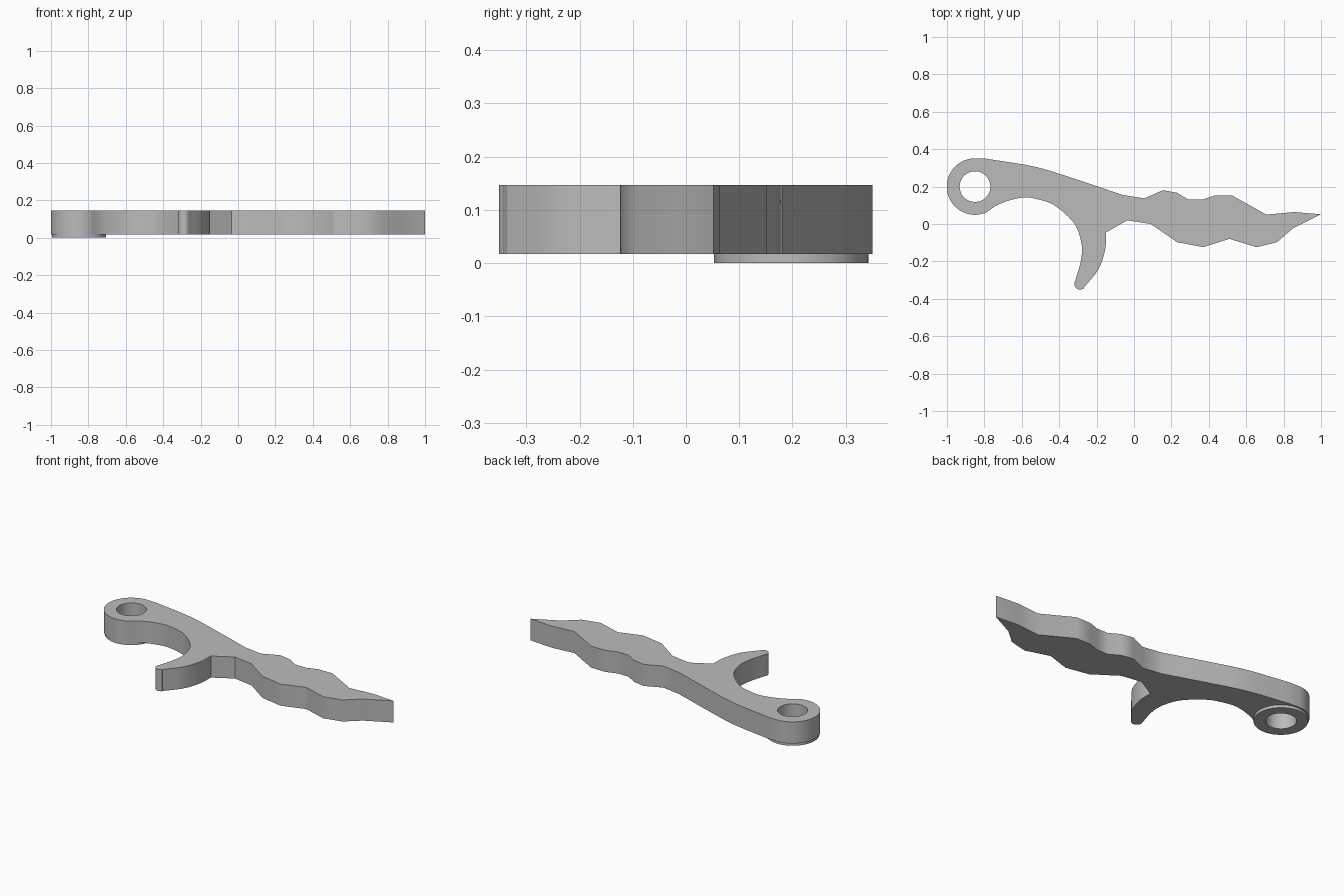
import bpy, bmesh, math
from mathutils import Vector

if "Cube" in bpy.data.objects:
    bpy.data.objects.remove(bpy.data.objects["Cube"])

grey = bpy.data.materials.new("plain grey")
grey.use_nodes = True
grey.diffuse_color = (0.5, 0.5, 0.5, 1)
grey.node_tree.nodes["Principled BSDF"].inputs["Base Color"].default_value = (0.5, 0.5, 0.5, 1)


def arc(center, radius, start, end, steps):
    """Points along a circular arc, angles in degrees."""
    angles = [math.radians(start + (end - start) * i / steps) for i in range(steps + 1)]
    return [(center[0] + radius * math.cos(a), center[1] + radius * math.sin(a)) for a in angles]


def smooth_path(points, steps=6):
    """Catmull-Rom curve through the points."""
    p = [Vector(q) for q in points]
    p = [2 * p[0] - p[1]] + p + [2 * p[-1] - p[-2]]
    path = []
    for a, b, c, d in zip(p, p[1:], p[2:], p[3:]):
        for i in range(steps):
            t = i / steps
            path.append(tuple(0.5 * (2 * b + (c - a) * t + (2 * a - 5 * b + 4 * c - d) * t ** 2
                                     + (3 * b - a - 3 * c + d) * t ** 3)))
    return path + [tuple(p[-2])]


def plate(name, loops, bottom, top):
    """Flat plate with an outer outline and optional hole outlines."""
    bm = bmesh.new()
    edges = []
    for loop in loops:
        verts = [bm.verts.new((x, y, bottom)) for x, y in loop]
        edges += [bm.edges.new((v, verts[i - 1])) for i, v in enumerate(verts)]
    bmesh.ops.triangle_fill(bm, edges=edges, use_beauty=True, use_dissolve=False)
    raised = bmesh.ops.extrude_face_region(bm, geom=bm.faces[:], use_keep_orig=True)
    moved = [g for g in raised["geom"] if isinstance(g, bmesh.types.BMVert)]
    bmesh.ops.translate(bm, verts=moved, vec=(0, 0, top - bottom))
    bmesh.ops.recalc_face_normals(bm, faces=bm.faces[:])
    mesh = bpy.data.meshes.new(name)
    bm.to_mesh(mesh)
    bm.free()
    mesh.materials.append(grey)
    obj = bpy.data.objects.new(name, mesh)
    bpy.context.collection.objects.link(obj)
    bpy.ops.object.select_all(action="DESELECT")
    obj.select_set(True)
    bpy.context.view_layer.objects.active = obj
    bpy.ops.object.shade_smooth_by_angle(angle=math.radians(35))
    return obj


pivot = (-0.85, 0.2)
hole = arc(pivot, 0.082, 0, 352.5, 47)

# Lever outline, clockwise from the pivot eye
eye = arc(pivot, 0.151, 275, 92, 36)
back = smooth_path([(-0.79, 0.349), (-0.53, 0.306), (-0.316, 0.241), (-0.06, 0.155)])
blade_back = [(0.055, 0.137), (0.155, 0.181), (0.23, 0.167), (0.292, 0.13), (0.365, 0.13),
              (0.43, 0.152), (0.525, 0.152), (0.708, 0.05), (0.855, 0.064), (1.0, 0.052)]
blade_front = [(0.85, -0.023), (0.765, -0.097), (0.655, -0.124), (0.51, -0.079),
               (0.37, -0.124), (0.23, -0.097), (0.09, 0.0), (-0.035, 0.02)]
hook_outer = smooth_path([(-0.15, -0.045), (-0.154, -0.135), (-0.19, -0.242), (-0.266, -0.338)])
hook_tip = arc((-0.288, -0.32), 0.031, -45, -190, 10)
hook_inner = smooth_path([(-0.314, -0.302), (-0.285, -0.2), (-0.28, -0.11), (-0.318, 0.0), (-0.42, 0.096),
                          (-0.51, 0.131), (-0.6, 0.141), (-0.717, 0.108), (-0.795, 0.058)])

lever = plate("lever_body", [eye + back + blade_back + blade_front + hook_outer + hook_tip + hook_inner, hole],
              0.017, 0.147)

# Raised washer under the pivot eye
plate("pivot_boss", [arc((-0.85, 0.198), 0.145, 0, 352.5, 47), hole], 0.0, 0.017)
